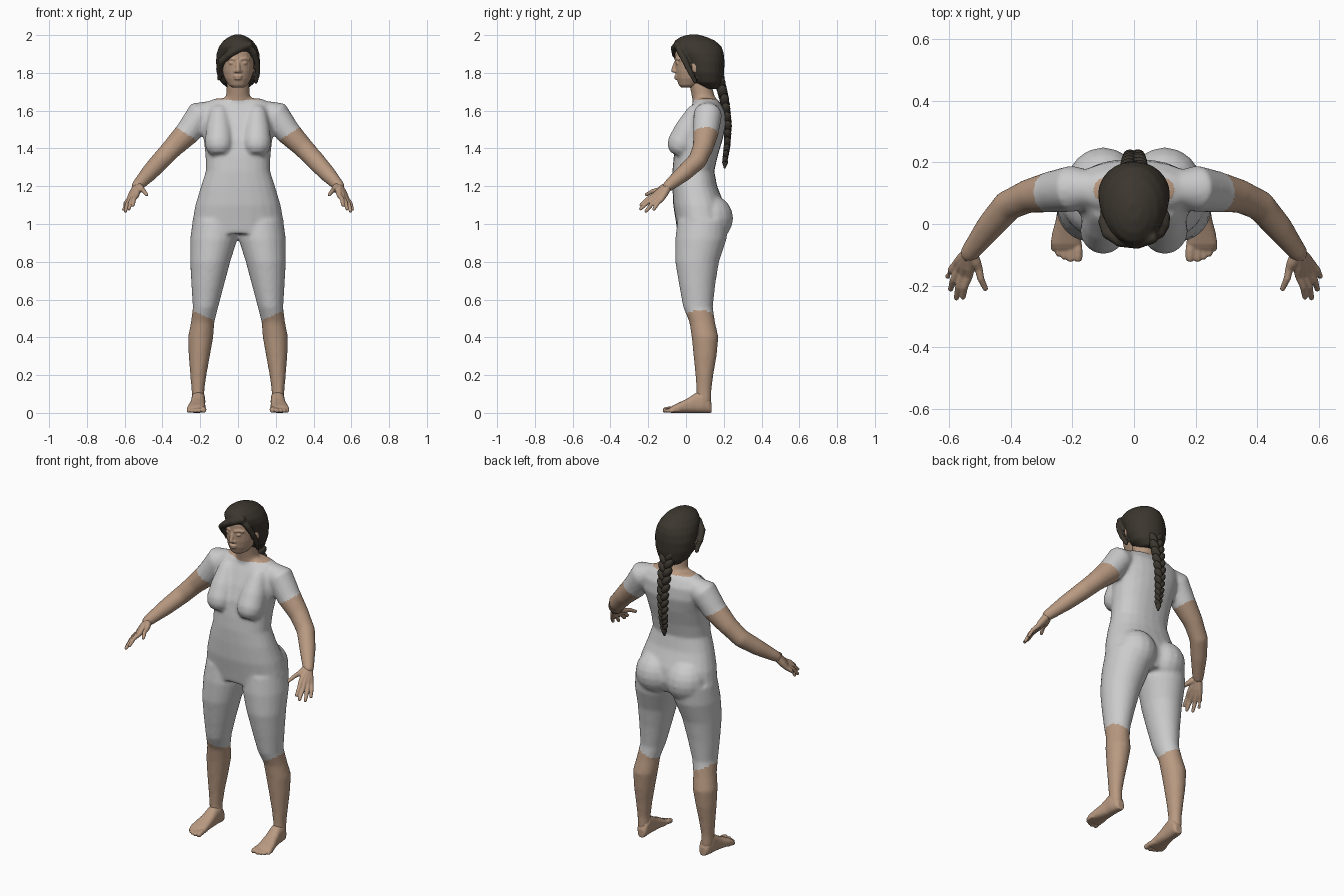
import bpy, bmesh
from math import cos, sin, pi, copysign
from mathutils import Vector, Matrix


def material(name, rgb):
    m = bpy.data.materials.new(name)
    m.diffuse_color = (*rgb, 1)
    return m


SKIN = material("skin", (0.48, 0.32, 0.22))
HAIR = material("hair", (0.045, 0.037, 0.028))


def ring(c, u, v, p=2.0, n=24):
    """Superellipse of points around c, spanned by u and v."""
    f = lambda t: copysign(abs(t) ** (2 / p), t)
    return [Vector(c) + u * f(cos(2 * pi * i / n)) + v * f(sin(2 * pi * i / n)) for i in range(n)]


def loft(bm, rings):
    vs = [[bm.verts.new(p) for p in r] for r in rings]
    n = len(vs[0])
    for a, b in zip(vs, vs[1:]):
        for i in range(n):
            j = (i + 1) % n
            bm.faces.new((a[i], a[j], b[j], b[i]))
    bm.faces.new(vs[0][::-1])
    bm.faces.new(vs[-1])


def stack(bm, rows, s=1, p=2.0):
    """Horizontal sections: (z, front y, back y, half width, centre x)."""
    loft(bm, [ring((s * cx, (f + b) / 2, z), Vector((w, 0, 0)), Vector((0, (b - f) / 2, 0)), p)
              for z, f, b, w, cx in rows])


def tube(bm, pts, s=1, n=16):
    """Round-ended tube through (x, y, z, radius)."""
    P = [Vector((s * x, y, z)) for x, y, z, r in pts]
    R = [q[3] for q in pts]
    d0, d1 = (P[0] - P[1]).normalized(), (P[-1] - P[-2]).normalized()
    P = [P[0] + d0 * R[0] * .85, P[0] + d0 * R[0] * .5] + P + [P[-1] + d1 * R[-1] * .5, P[-1] + d1 * R[-1] * .85]
    R = [R[0] * .5, R[0] * .86] + R + [R[-1] * .86, R[-1] * .5]
    rings = []
    for i, (c, r) in enumerate(zip(P, R)):
        t = (P[min(i + 1, len(P) - 1)] - P[max(i - 1, 0)]).normalized()
        u = t.cross(Vector((.31, .2, .93)) if abs(t.z) < .8 else Vector((1, 0, 0))).normalized()
        rings.append(ring(c, u * r, t.cross(u) * r, n=n))
    loft(bm, rings)


def ball(bm, c, size, rot=None):
    m = Matrix.Translation(c) @ (rot or Matrix()) @ Matrix.Diagonal((*size, 1))
    bmesh.ops.create_uvsphere(bm, u_segments=16, v_segments=10, radius=1, matrix=m)


def finish(name, bm, mat=None, voxel=0, smooth=0):
    """Turn bm into an object, optionally fused into one smooth skin."""
    bmesh.ops.recalc_face_normals(bm, faces=bm.faces)
    me = bpy.data.meshes.new(name)
    bm.to_mesh(me)
    bm.free()
    ob = bpy.data.objects.new(name, me)
    bpy.context.collection.objects.link(ob)
    if voxel:
        r = ob.modifiers.new("fuse", 'REMESH')
        r.mode, r.voxel_size = 'VOXEL', voxel
        if smooth:
            k = ob.modifiers.new("relax", 'SMOOTH')
            k.factor, k.iterations = .5, smooth
        bpy.context.view_layer.update()
        new = bpy.data.meshes.new_from_object(ob.evaluated_get(bpy.context.evaluated_depsgraph_get()))
        ob.modifiers.clear()
        ob.data = new
    if mat:
        ob.data.materials.clear()
        ob.data.materials.append(mat)
    ob.data.shade_smooth()
    return ob


# Body: torso, neck, limbs fused together
bm = bmesh.new()
stack(bm, [(.95, -.045, .19, .21, 0), (1.02, -.055, .215, .24, 0), (1.1, -.068, .205, .226, 0),
           (1.2, -.072, .165, .196, 0), (1.28, -.072, .15, .17, 0), (1.36, -.065, .168, .172, 0),
           (1.45, -.05, .195, .182, 0), (1.53, -.02, .212, .2, 0), (1.6, .015, .205, .2, 0),
           (1.645, .04, .18, .165, 0), (1.665, .06, .16, .12, 0)], p=2.3)
stack(bm, [(1.58, .04, .17, .08, 0), (1.65, .035, .165, .075, 0), (1.68, .03, .15, .062, 0),
           (1.77, .01, .13, .058, 0)])
for s in (1, -1):
    tube(bm, [(.1, .05, 1.58, .055), (.1, .01, 1.5, .07), (.1, -.024, 1.425, .076)], s)
    ball(bm, (s * .1, .128, 1.03), (.12, .122, .125))
    tube(bm, [(.13, .115, 1.6, .055), (.2, .115, 1.58, .076), (.265, .105, 1.485, .068),
              (.345, .09, 1.405, .055), (.41, .06, 1.335, .051), (.47, -.01, 1.27, .045),
              (.535, -.095, 1.2, .031)], s)
    stack(bm, [(1.02, -.045, .225, .12, .12), (.92, -.057, .215, .125, .128), (.8, -.057, .175, .106, .147),
               (.68, -.037, .155, .087, .16), (.56, -.015, .142, .067, .172), (.48, .018, .154, .062, .187),
               (.4, .03, .172, .067, .198), (.3, .04, .162, .056, .205), (.2, .05, .145, .043, .21),
               (.12, .055, .135, .034, .212), (.05, .055, .135, .034, .211)], s)
body = finish("bodysuit", bm, None, .01, 6)


# Split the body at neckline, sleeve and leg hems
def bare(c):
    x = abs(c.x)
    neck = c.z > 1.658 and x < .13
    arm = (x > .3 or (x > .205 and c.z > 1.3)) and .545 * x - .838 * c.z > -1.089
    return neck or arm or c.z < .43 + .47 * x


skin = bpy.data.objects.new("bare_limbs_and_neck", body.data.copy())
bpy.context.collection.objects.link(skin)
skin.data.materials.append(SKIN)
for ob, keep in ((body, False), (skin, True)):
    bm = bmesh.new()
    bm.from_mesh(ob.data)
    bmesh.ops.delete(bm, geom=[f for f in bm.faces if bare(f.calc_center_median()) != keep], context='FACES')
    bm.to_mesh(ob.data)
    bm.free()

# Hands: wrist to knuckle to fingertip, and thumb
FINGERS = [((.537, -.17, 1.15), (.556, -.238, 1.1)), ((.555, -.165, 1.138), (.577, -.24, 1.08)),
           ((.57, -.15, 1.13), (.596, -.212, 1.068)), ((.578, -.13, 1.13), (.605, -.17, 1.078)),
           ((.505, -.145, 1.18), (.483, -.21, 1.155))]
# Feet: toes as (x, tip y, radius)
TOES = [(.182, -.11, .015), (.207, -.113, .012), (.227, -.106, .011), (.245, -.096, .011), (.261, -.08, .01)]
for s, side in ((1, "left"), (-1, "right")):
    bm = bmesh.new()
    for k, t in FINGERS:
        k, t = Vector(k), Vector(t)
        w = Vector((.533, -.092, 1.203)).lerp(k, .1)
        m = k.lerp(t, .5) + Vector((.004, 0, .006))
        tube(bm, [(*w, .022), (*w.lerp(k, .6), .019), (*k, .0135), (*m, .0115), (*t, .009)], s, 12)
    finish(side + "_hand", bm, SKIN, .004, 2)
    bm = bmesh.new()
    loft(bm, [ring((s * x, y, h / 2), Vector((w, 0, 0)), Vector((0, 0, h / 2)), 2.5)
              for x, y, w, h in [(.205, .136, .02, .05), (.206, .122, .031, .085), (.21, .09, .037, .12),
                                 (.211, .05, .037, .105), (.214, .01, .041, .078), (.219, -.03, .047, .058),
                                 (.221, -.065, .05, .042), (.221, -.082, .044, .03)]])
    for x, y, r in TOES:
        tube(bm, [(.221 + (x - .221) * .85, -.04, r + .003, r), (x, y + .025, r + .005, r), (x, y, r, r)], s, 12)
    finish(side + "_foot", bm, SKIN, .005, 2)

# Head with nose, lips, brows and ears
bm = bmesh.new()
stack(bm, [(1.722, -.025, .04, .03, 0), (1.735, -.038, .07, .05, 0), (1.77, -.05, .12, .071, 0),
           (1.81, -.056, .15, .083, 0), (1.86, -.058, .17, .09, 0), (1.91, -.058, .17, .089, 0),
           (1.95, -.03, .15, .07, 0), (1.975, .02, .1, .03, 0)])
tube(bm, [(0, -.05, 1.86, .011), (0, -.062, 1.832, .011), (0, -.066, 1.812, .013)])
ball(bm, (0, -.052, 1.782), (.025, .012, .006))
ball(bm, (0, -.05, 1.77), (.021, .012, .007))
for s in (1, -1):
    ball(bm, (s * .013, -.057, 1.808), (.009, .01, .008))
    tube(bm, [(.018, -.055, 1.872, .007), (.04, -.047, 1.877, .007), (.06, -.033, 1.87, .006)], s)
    ball(bm, (s * .034, -.046, 1.852), (.015, .01, .007))
    ball(bm, (s * .09, .05, 1.83), (.012, .02, .032))
finish("head", bm, SKIN, .005, 2)

# Hair cap with swept fringe
bm = bmesh.new()
stack(bm, [(1.715, .08, .18, .05, 0), (1.75, .035, .195, .092, 0), (1.8, .005, .202, .112, 0),
           (1.86, -.01, .204, .117, 0), (1.905, -.045, .2, .113, 0), (1.94, -.07, .188, .1, 0),
           (1.97, -.06, .155, .078, 0), (1.99, -.03, .11, .05, 0), (2.002, .01, .07, .022, 0)])
tube(bm, [(.06, -.045, 1.95, .02), (.01, -.062, 1.93, .02), (-.045, -.055, 1.9, .021),
          (-.085, -.03, 1.865, .021), (-.1, .01, 1.82, .018), (-.1, .04, 1.77, .013)])
tube(bm, [(.05, -.048, 1.95, .018), (.083, -.03, 1.91, .018), (.1, -.005, 1.86, .016),
          (.105, .025, 1.8, .014), (.095, .05, 1.75, .01)])
finish("hair", bm, HAIR, .007, 3)

# Braid: overlapping lumps alternating left and right
bm = bmesh.new()
PATH = [Vector(p) for p in ((0, .175, 1.77), (0, .205, 1.65), (0, .222, 1.53), (0, .218, 1.42), (0, .207, 1.34))]
N = 22
for i in range(N):
    t = i / (N - 1) * (len(PATH) - 1)
    k = min(int(t), len(PATH) - 2)
    c = PATH[k].lerp(PATH[k + 1], t - k)
    s = 1 if i % 2 else -1
    r = .034 - .018 * i / N
    ball(bm, c + Vector((s * r * .5, 0, 0)), (r * .72, r * .85, r * 1.25), Matrix.Rotation(s * .6, 4, 'Y'))
tube(bm, [(0, .207, 1.35, .012), (0, .207, 1.325, .016), (0, .205, 1.3, .006)])
finish("braid", bm, HAIR)
